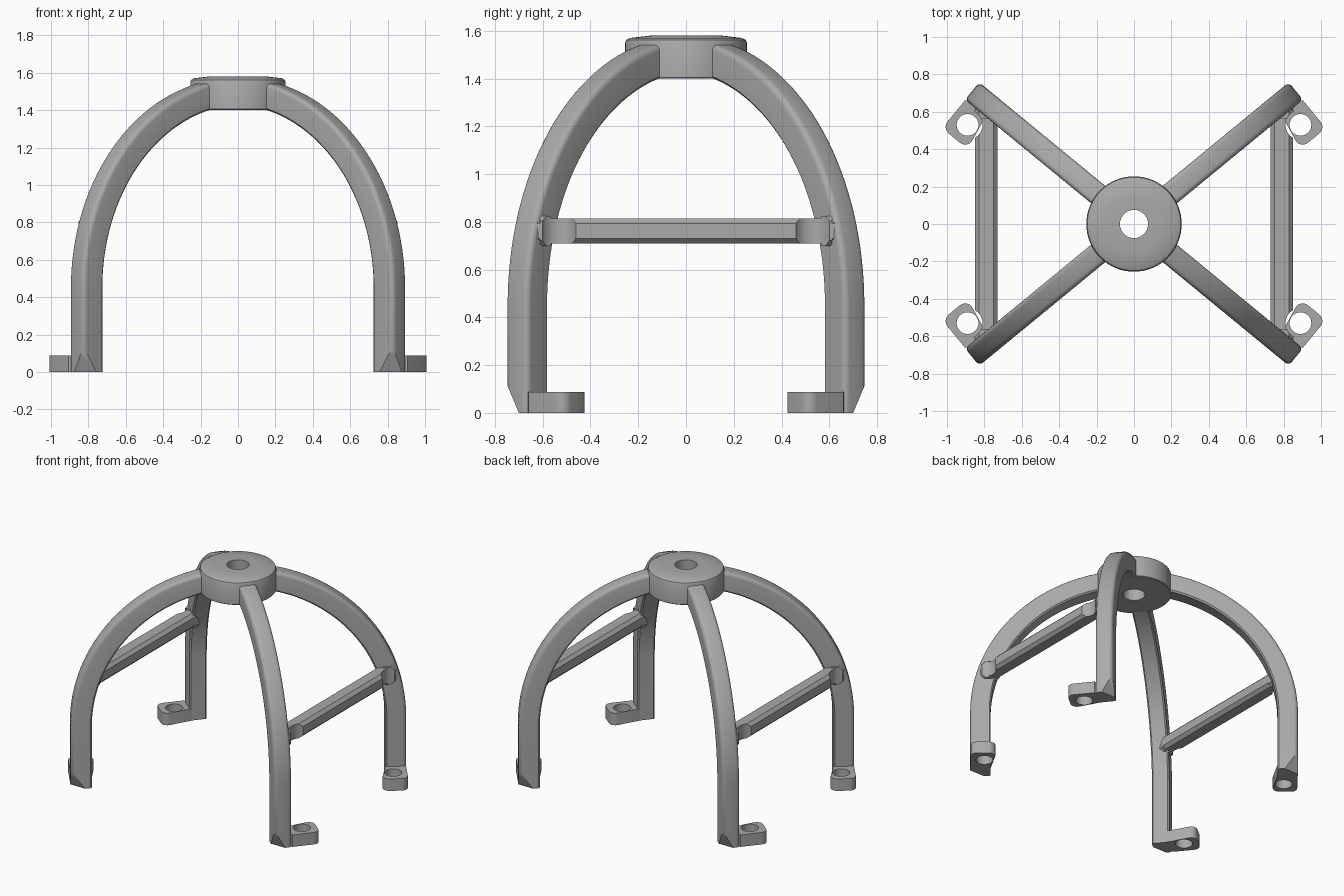
import bpy, bmesh
from math import sin, cos, pi, radians
from mathutils import Vector, Matrix

old = bpy.data.objects.get("Cube")
if old:
    bpy.data.objects.remove(old)

GREY = (0.4, 0.4, 0.4, 1)
mat = bpy.data.materials.new("plain grey")
mat.use_nodes = True
mat.diffuse_color = GREY
mat.node_tree.nodes["Principled BSDF"].inputs["Base Color"].default_value = GREY

LEG_ANGLE = radians(39.4)
OUTER, INNER, HALF_W = 1.12, 0.98, 0.06   # leg radii and half width
ARC_Z = 0.45                              # height where the legs start to curve
HOLE = (0.89, 0.53)                       # screw hole of a foot


def finish(name, bm):
    bmesh.ops.recalc_face_normals(bm, faces=bm.faces)
    mesh = bpy.data.meshes.new(name)
    bm.to_mesh(mesh)
    bm.free()
    obj = bpy.data.objects.new(name, mesh)
    bpy.context.collection.objects.link(obj)
    mesh.materials.append(mat)
    return obj


def loft(bm, rings, closed=False):
    """Skin a list of point rings, capping the ends unless the loft is closed."""
    loops = [[bm.verts.new(p) for p in ring] for ring in rings]
    n = len(loops[0])
    pairs = list(zip(loops, loops[1:] + loops[:1]))
    for a, b in pairs if closed else pairs[:-1]:
        for i in range(n):
            j = (i + 1) % n
            bm.faces.new((a[i], a[j], b[j], b[i]))
    if not closed:
        bm.faces.new(loops[0])
        bm.faces.new(loops[-1])


def activate(obj):
    bpy.ops.object.select_all(action="DESELECT")
    obj.select_set(True)
    bpy.context.view_layer.objects.active = obj


def cut_round(obj, x, y, radius, z0, z1):
    bm = bmesh.new()
    bmesh.ops.create_cone(bm, cap_ends=True, segments=40, radius1=radius, radius2=radius,
                          depth=z1 - z0, matrix=Matrix.Translation((x, y, (z0 + z1) / 2)))
    cutter = finish("cutter", bm)
    cutter.hide_render = True
    mod = obj.modifiers.new("hole", "BOOLEAN")
    mod.operation, mod.solver, mod.object = "DIFFERENCE", "EXACT", cutter
    activate(obj)
    bpy.ops.object.modifier_apply(modifier=mod.name)
    bpy.data.objects.remove(cutter)


def mirror_and_smooth(obj, x=True, y=True):
    activate(obj)
    if x or y:
        mod = obj.modifiers.new("mirror", "MIRROR")
        mod.use_axis = (x, y, False)
        mod.use_mirror_merge = False
        bpy.ops.object.modifier_apply(modifier=mod.name)
    bpy.ops.object.shade_smooth_by_angle(angle=radians(30))


def on_leg(r, t, z):
    """Point at radius r, sideways offset t and height z in the leg's frame."""
    c, s = cos(LEG_ANGLE), sin(LEG_ANGLE)
    return Vector((r * c - t * s, r * s + t * c, z))


# Arched legs: rounded outer edges, small chamfers inside
ROUND, CHAMFER = 0.025, 0.01
half = [(INNER, HALF_W - CHAMFER), (INNER + CHAMFER, HALF_W)]
for k in range(5):
    a = pi / 2 * (1 - k / 4)
    half.append((OUTER - ROUND + ROUND * cos(a), HALF_W - ROUND + ROUND * sin(a)))
section = half + [(r, -t) for r, t in reversed(half)]
rings = [[on_leg(r, t, 0) for r, t in section]]
for k in range(33):
    a = radians(82) * k / 32
    rings.append([on_leg(r * cos(a), t, ARC_Z + r * sin(a)) for r, t in section])
bm = bmesh.new()
loft(bm, rings)
# slanted cut at the toe
cut = bmesh.ops.bisect_plane(bm, geom=bm.verts[:] + bm.edges[:] + bm.faces[:],
                             plane_co=(0, 0.70, 0), plane_no=(0, 1, -0.42), clear_outer=False)
low = [f for f in bm.faces if f.calc_center_median().z < 0.2
       and (f.calc_center_median() - Vector((0, 0.70, 0))).dot(Vector((0, 1, -0.42))) > 1e-5]
bmesh.ops.delete(bm, geom=low, context="FACES")
bmesh.ops.holes_fill(bm, edges=[e for e in bm.edges if e.is_boundary], sides=0)
legs = finish("legs", bm)
mirror_and_smooth(legs)

# Foot tabs with rounded free corners and a screw hole
R0, R1, T0, T1, C = 0.95, OUTER - 0.002, -0.045, -0.255, 0.045
outline = [(R0 + 0.03, T0), (R1 - 0.02, T0), (R1, T0 - 0.02)]
for cx, start in ((R1 - C, 0), (R0 + C, -pi / 2)):
    for k in range(6):
        a = start - pi / 2 * k / 5
        outline.append((cx + C * cos(a), T1 + C + C * sin(a)))
bm = bmesh.new()
loft(bm, [[on_leg(r, t, z) for r, t in outline] for z in (0, 0.088)])
feet = finish("feet", bm)
cut_round(feet, *HOLE, 0.058, -0.1, 0.2)
mirror_and_smooth(feet)


# Side rails: chamfered bars with collars, notched above the screw holes
def bar(name, y0, y1, w, h, c):
    pts = [(w, h - c), (w - c, h), (c - w, h), (-w, h - c),
           (-w, c - h), (c - w, -h), (w - c, -h), (w, c - h)]
    bm = bmesh.new()
    loft(bm, [[(0.79 + x, y, 0.762 + z) for x, z in pts] for y in (y0, y1)])
    return finish(name, bm)


rails = bar("side_rails", -0.63, 0.63, 0.06, 0.053, 0.022)
collars = bar("rail_collars", 0.565, 0.612, 0.062, 0.063, 0.022)
for side in (1, -1):
    cut_round(rails, HOLE[0], side * HOLE[1], 0.08, 0.2, 1.2)
cut_round(collars, *HOLE, 0.08, 0.2, 1.2)
mirror_and_smooth(rails, y=False)
mirror_and_smooth(collars)

# Central hub: ring with a softened top edge
profile = [(0.075, 1.40), (0.25, 1.40), (0.255, 1.405), (0.255, 1.55),
           (0.25, 1.562), (0.235, 1.57), (0.15, 1.58), (0.075, 1.58)]
SEG = 64
bm = bmesh.new()
loft(bm, [[(r * cos(2 * pi * k / SEG), r * sin(2 * pi * k / SEG), z) for r, z in profile]
          for k in range(SEG)], closed=True)
hub = finish("hub", bm)
mirror_and_smooth(hub, x=False, y=False)
